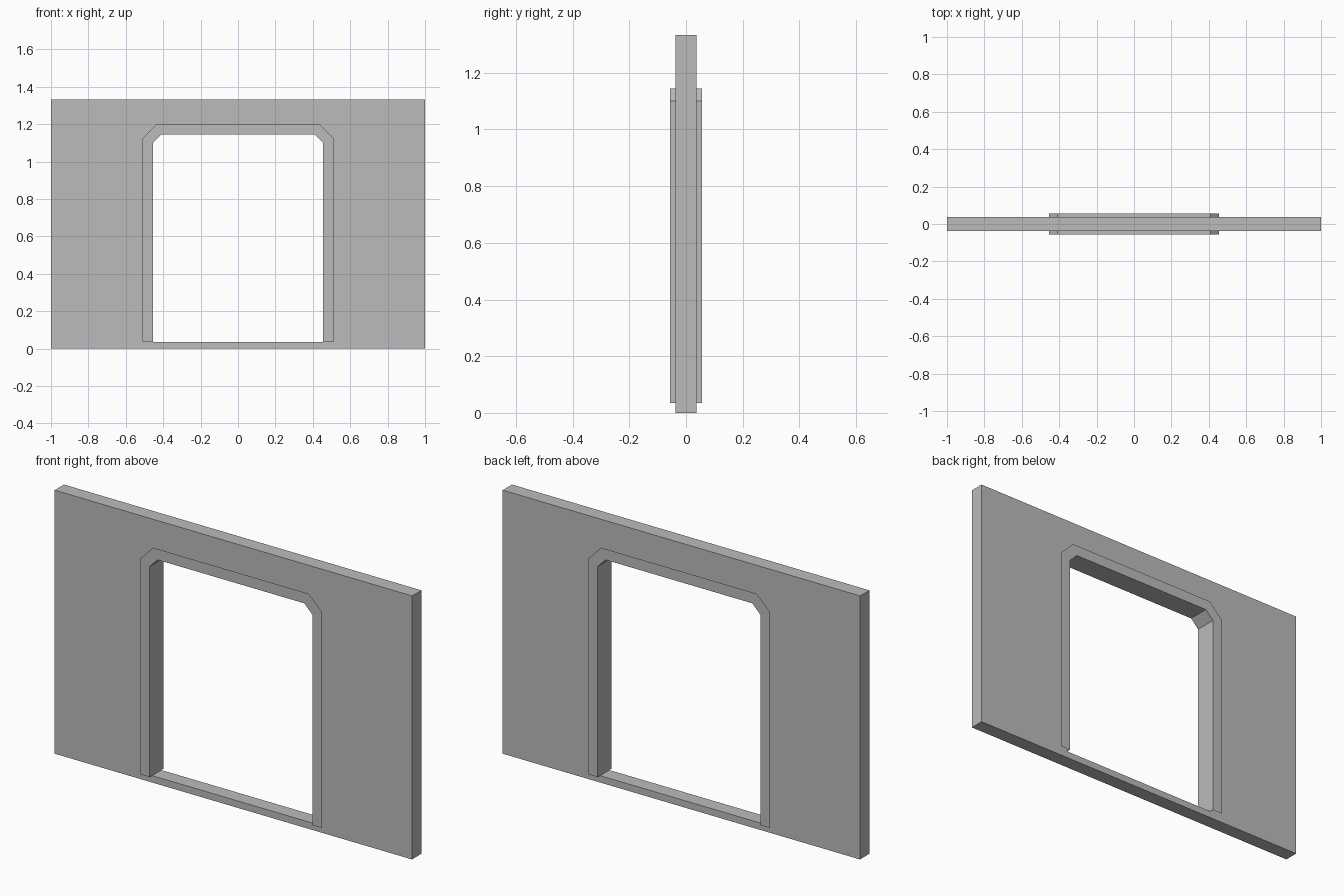
import bpy, bmesh

cube = bpy.data.objects.get("Cube")
if cube:
    bpy.data.objects.remove(cube, do_unlink=True)

WALL_Y, FRAME_Y, SILL = 0.037, 0.056, 0.035

grey = bpy.data.materials.new("plain grey")
grey.use_nodes = True
colour = (0.5, 0.5, 0.5, 1)
grey.diffuse_color = colour
grey.node_tree.nodes["Principled BSDF"].inputs["Base Color"].default_value = colour


def arch(half, top, cut, bottom=SILL):
    """Doorway outline with clipped upper corners, from left foot to right foot."""
    side = [(half, bottom), (half, top - cut), (half - cut, top)]
    return side + [(-x, z) for x, z in reversed(side)]


def make_object(name, bm):
    bmesh.ops.recalc_face_normals(bm, faces=bm.faces)
    mesh = bpy.data.meshes.new(name)
    bm.to_mesh(mesh)
    bm.free()
    mesh.materials.append(grey)
    obj = bpy.data.objects.new(name, mesh)
    bpy.context.collection.objects.link(obj)
    return obj


def ring(bm, outline, y):
    return [bm.verts.new((x, y, z)) for x, z in outline]


def bridge(bm, a, b):
    for i in range(len(a) - 1):
        bm.faces.new((a[i], a[i + 1], b[i + 1], b[i]))


# Wall panel: one outline running round the outside and the doorway
opening = arch(0.456, 1.146, 0.045)
bm = bmesh.new()
corners = [(1, 0), (1, 1.333), (-1, 1.333), (-1, 0)]
faces = []
for y in (-WALL_Y, WALL_Y):
    outer, inner = ring(bm, corners, y), ring(bm, opening, y)
    bm.faces.new((outer[0], outer[1], inner[2], inner[1], inner[0]))
    bm.faces.new((outer[1], outer[2], inner[3], inner[2]))
    bm.faces.new((outer[2], outer[3], inner[5], inner[4], inner[3]))
    bm.faces.new((outer[3], outer[0], inner[0], inner[5]))
    faces.append((outer, inner))
for front, back in zip(*faces):
    bridge(bm, front + front[:1], back + back[:1])
make_object("wall", bm)

# Door frame: lining through the doorway with a flat trim on each side
bm = bmesh.new()
inner_front, inner_back = (ring(bm, arch(0.455, 1.145, 0.045), y) for y in (-FRAME_Y, FRAME_Y))
bridge(bm, inner_front, inner_back)
for y, inner in ((-FRAME_Y, inner_front), (FRAME_Y, inner_back)):
    bridge(bm, ring(bm, arch(0.51, 1.2, 0.075), y), inner)
make_object("door_frame", bm)
